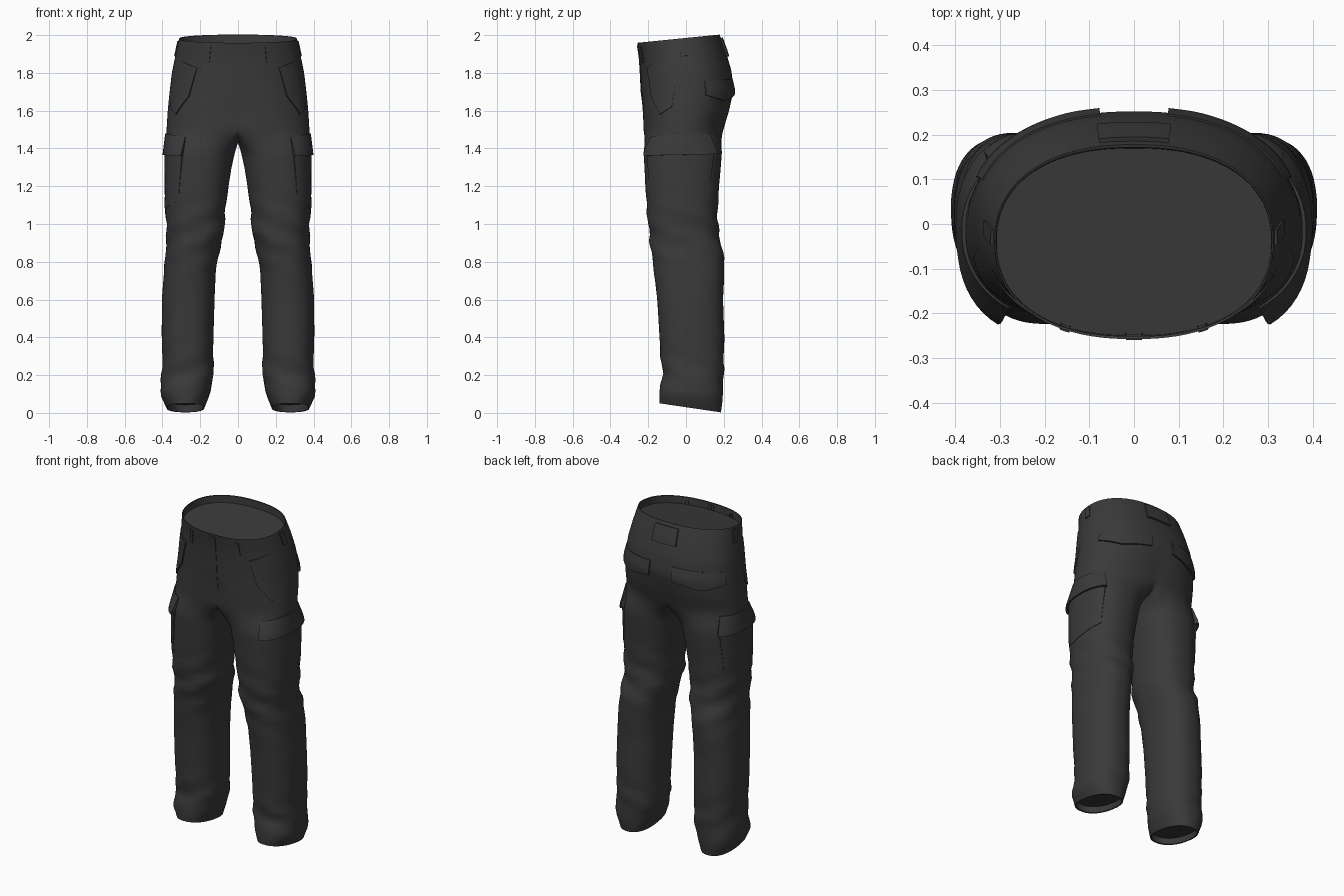
import bpy, bmesh, math
from mathutils import Vector

if "Cube" in bpy.data.objects:
    bpy.data.objects.remove(bpy.data.objects["Cube"])

cloth = bpy.data.materials.new("charcoal_cloth")
cloth.diffuse_color = (0.042, 0.042, 0.042, 1)
cloth.use_nodes = True
cloth.node_tree.nodes["Principled BSDF"].inputs["Base Color"].default_value = cloth.diffuse_color

# Hip sections: z, half width, front y, back y
HIPS = [(1.50, .378, -.232, .205), (1.6, .372, -.235, .235), (1.7, .362, -.236, .254),
        (1.8, .35, -.24, .24), (1.9, .33, -.246, .21), (1.985, .312, -.258, .178)]
# Leg sections: z, inner x, outer x, front y, back y
LEGS = [(0.03, .178, .378, -.14, .185), (.1, .15, .412, -.142, .195), (.2, .128, .405, -.122, .198),
        (.3, .132, .40, -.135, .20), (.4, .13, .404, -.14, .203), (.6, .124, .403, -.152, .196),
        (.75, .118, .392, -.17, .203), (.85, .10, .384, -.183, .198), (.95, .074, .376, -.195, .172),
        (1.05, .070, .385, -.205, .167), (1.2, .05, .384, -.215, .175), (1.3, .034, .38, -.22, .184),
        (1.38, .016, .378, -.224, .19)]
HIP_Z, LEG_Z = 1.50, 1.38
OUT, INN = 48, 14            # points on the outer wrap and on the inseam


def row(table, z):
    if z <= table[0][0]:
        return table[0][1:]
    for a, b in zip(table, table[1:]):
        if z <= b[0]:
            f = (z - a[0]) / (b[0] - a[0])
            return [p + (q - p) * f for p, q in zip(a[1:], b[1:])]
    return table[-1][1:]


def spow(v, e):
    return math.copysign(abs(v) ** e, v)


def hip_point(t, z):
    w, yf, yb = row(HIPS, z)
    a = t * math.pi / 2
    cy, ry = (yf + yb) / 2, (yb - yf) / 2
    cleft = .05 * max(0, 1 - ((z - 1.54) / .16) ** 2) * abs(t) ** 8
    x = 0 if abs(t) > .9999 else w * spow(math.cos(a), .88)
    y = cy + ry * spow(math.sin(a), .88) * (1 - cleft)
    return Vector((x, y, z + .1 * y * min(1, max(0, (z - 1.6) / .38))))


def leg_point(a, z):
    x0, x1, yf, yb = row(LEGS, z)
    # soft wrinkles near the knee and ankle
    w = math.exp(-((z - .95) / .16) ** 2) + .9 * math.exp(-((z - .22) / .1) ** 2)
    f = 1 + .028 * w * math.sin(42 * z + 3 * a) + .012 * w * math.sin(75 * z - 2 * a)
    x = (x0 + x1) / 2 + (x1 - x0) / 2 * spow(math.cos(a), .86) * f
    y = (yf + yb) / 2 + (yb - yf) / 2 * spow(math.sin(a), .86) * f
    return Vector((x, y, z - .17 * y * max(0, 1 - z / .22)))


def surf(t, z):
    """Point on the outer cloth: t runs -1 (front) to 1 (back)."""
    if z >= HIP_Z:
        return hip_point(t, z)
    if z <= LEG_Z:
        return leg_point(t * math.radians(135), z)
    f = (z - LEG_Z) / (HIP_Z - LEG_Z)
    return leg_point(t * math.radians(135), LEG_Z).lerp(hip_point(t, HIP_Z), f)


def normal(t, z):
    e = .012
    dt = surf(min(1, t + e), z) - surf(max(-1, t - e), z)
    dz = surf(t, z + e) - surf(t, z - e)
    return dt.cross(dz).normalized()


def finish(name, bm, angle=40):
    me = bpy.data.meshes.new(name)
    bm.to_mesh(me)
    bm.free()
    ob = bpy.data.objects.new(name, me)
    bpy.context.collection.objects.link(ob)
    me.materials.append(cloth)
    bpy.ops.object.select_all(action='DESELECT')
    ob.select_set(True)
    bpy.context.view_layer.objects.active = ob
    bpy.ops.object.shade_smooth_by_angle(angle=math.radians(angle))
    mirror = ob.modifiers.new("mirror", 'MIRROR')
    mirror.use_clip = True
    return ob


def inset(ring, amount, dz):
    c = sum(ring, Vector()) / len(ring)
    return [Vector((c.x + (p.x - c.x) * (1 - amount) if p.x > 1e-6 else 0,
                    c.y + (p.y - c.y) * (1 - amount), p.z + dz)) for p in ring]


def trousers():
    bm = bmesh.new()
    ts = [-1 + 2 * i / OUT for i in range(OUT + 1)]

    def bridge(a, b, closed):
        n = len(a)
        for i in range(n if closed else n - 1):
            j = (i + 1) % n
            bm.faces.new((a[i], b[i], b[j], a[j]))

    def add(pts):
        return [bm.verts.new(p) for p in pts]

    # hips, with a turned-in waist rim and a recessed lining
    zs = [1.985 - (1.985 - HIP_Z) * i / 16 for i in range(17)]
    hips = [[hip_point(t, z) for t in ts] for z in zs]
    rim = inset(hips[0], .03, -.002)
    lining = inset(hips[0], .04, -.045)
    rows = [add(r) for r in [lining, rim] + hips]
    for a, b in zip(rows, rows[1:]):
        bridge(a, b, False)
    bm.faces.new(rows[0])

    # crotch seam joins front and back under the hips
    front, back = hips[-1][0], hips[-1][-1]
    seam = []
    for k in range(1, INN + 1):
        u = k / (INN + 1)
        p = back.lerp(front, u)
        seam.append(Vector((0, p.y, HIP_Z - .07 * math.sin(math.pi * u) ** .6)))
    angles = [math.radians(135) * t for t in ts]
    angles += [math.radians(135 + 90 * k / (INN + 1)) for k in range(1, INN + 1)]
    crotch = hips[-1] + seam
    thigh = [leg_point(a, LEG_Z) for a in angles]
    loops = [rows[-1] + add(seam)]
    for f in (.33, .67):
        loops.append(add([p.lerp(q, f) for p, q in zip(crotch, thigh)]))

    # leg down to a turned-in hem
    n = 46
    legs = [[leg_point(a, LEG_Z + (.03 - LEG_Z) * i / n) for a in angles] for i in range(n + 1)]
    loops += [add(r) for r in legs]
    loops += [add(inset(legs[-1], .05, .002)), add(inset(legs[-1], .05, .04))]
    for a, b in zip(loops, loops[1:]):
        bridge(a, b, True)
    bm.faces.new(list(reversed(loops[-1])))
    finish("trousers", bm, 50)


def along(line, u):
    s = u * (len(line) - 1)
    i = min(int(s), len(line) - 2)
    f = s - i
    return [p + (q - p) * f for p, q in zip(line[i], line[i + 1])]


def patch(name, top, bottom, n=16, m=6):
    """Cloth panel laid on the surface; lines hold (t, z, lift) points."""
    bm = bmesh.new()
    grid = []
    for j in range(-1, m + 2):
        line = []
        for i in range(-1, n + 2):
            u, v = min(1, max(0, i / n)), min(1, max(0, j / m))
            a, b = along(top, u), along(bottom, u)
            t, z, lift = [p + (q - p) * v for p, q in zip(a, b)]
            edge = i in (-1, n + 1) or j in (-1, m + 1)
            p = surf(t, z) + normal(t, z) * (-.008 if edge else lift)
            if abs(t) > .999:
                p.x = 0
            line.append(bm.verts.new(p))
        grid.append(line)
    for a, b in zip(grid, grid[1:]):
        for i in range(len(a) - 1):
            bm.faces.new((a[i], b[i], b[i + 1], a[i + 1]))
    finish(name, bm, 35)


trousers()
# cargo pocket and its flared flap
patch("cargo_pocket", [(-.46, 1.42, .008), (-.1, 1.42, .012), (.35, 1.42, .012)],
      [(-.44, 1.12, .001), (-.1, 1.08, .003), (.33, 1.14, .003)])
patch("cargo_flap", [(-.50, 1.46, .004), (-.1, 1.48, .008), (.38, 1.48, .006)],
      [(-.46, 1.36, .026), (-.1, 1.365, .02), (.37, 1.37, .026)])
# slanted hand pocket
patch("hand_pocket", [(-.60, 1.84, .007), (-.35, 1.87, .003), (-.1, 1.87, -.003)],
      [(-.53, 1.68, .009), (-.35, 1.58, .009), (-.18, 1.62, .003)])
# pointed rear pocket flap
patch("rear_pocket_flap", [(.22, 1.75, .003), (.55, 1.755, .004), (.89, 1.76, .004)],
      [(.22, 1.68, .010), (.55, 1.65, .014), (.89, 1.68, .012)])
# belt loops and fly
patch("front_belt_loop", [(-.735, 1.96, .006), (-.69, 1.96, .006)],
      [(-.735, 1.87, .006), (-.69, 1.87, .006)], 2)
patch("side_belt_loop", [(-.02, 1.97, .006), (.05, 1.97, .006)],
      [(-.02, 1.89, .006), (.05, 1.89, .006)], 2)
patch("rear_belt_tab", [(.87, 1.965, .01), (1, 1.965, .01)],
      [(.87, 1.87, .01), (1, 1.87, .01)], 4)
patch("fly", [(-1, 1.97, .004), (-.975, 1.97, .004)],
      [(-1, 1.6, .004), (-.975, 1.6, .002)], 2, 12)
